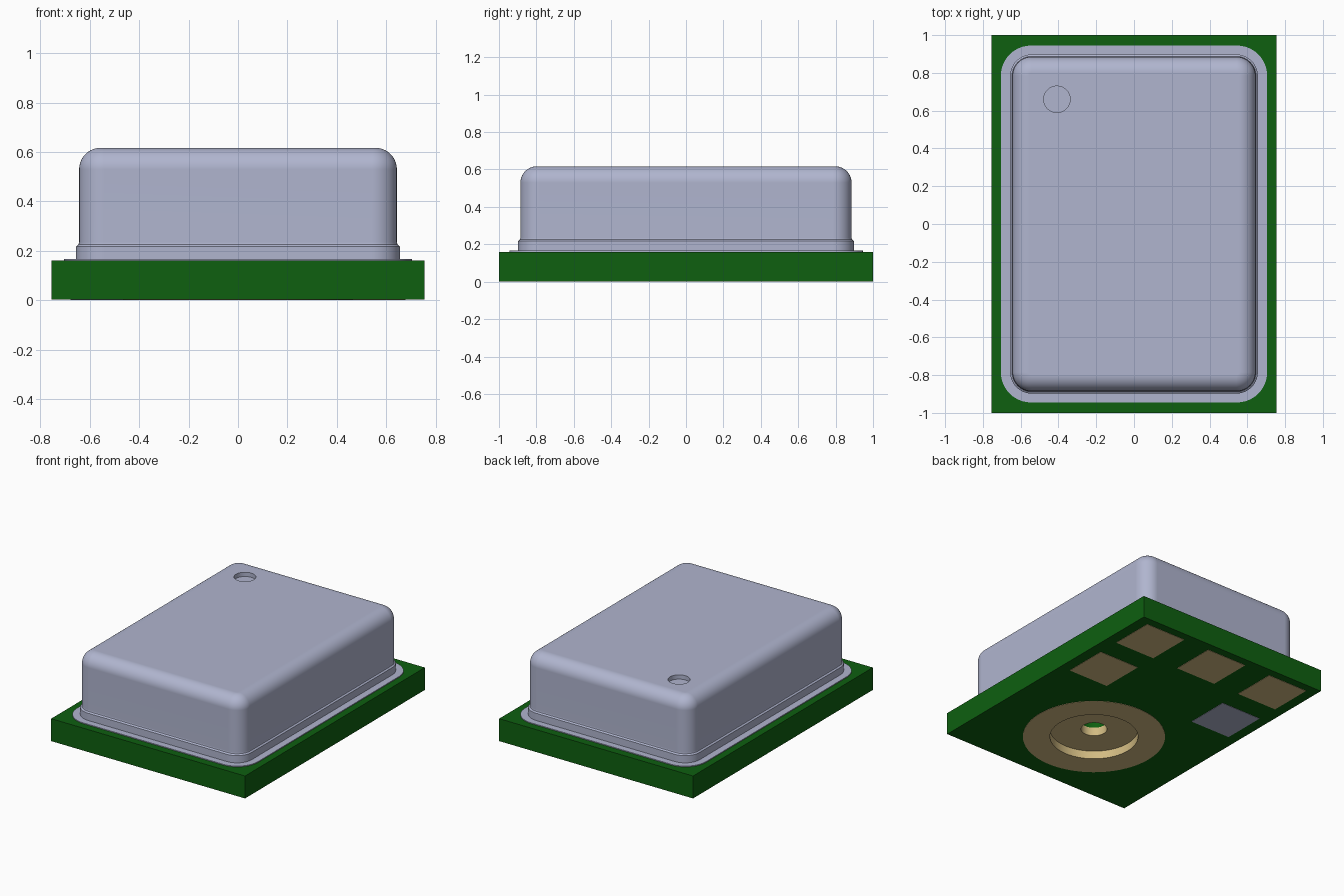
import bpy
import bmesh
import math

old = bpy.data.objects.get("Cube")
if old:
    bpy.data.objects.remove(old, do_unlink=True)


def material(name, rgb):
    m = bpy.data.materials.new(name)
    m.use_nodes = True
    m.diffuse_color = (*rgb, 1)
    m.node_tree.nodes["Principled BSDF"].inputs["Base Color"].default_value = (*rgb, 1)
    return m


GREEN = material("board green", (0.0044, 0.115, 0.005))
METAL = material("lid metal", (0.434, 0.462, 0.623))
GOLD = material("contact gold", (0.644, 0.497, 0.223))


def finish(bm, name, mat):
    bmesh.ops.recalc_face_normals(bm, faces=bm.faces)
    mesh = bpy.data.meshes.new(name)
    bm.to_mesh(mesh)
    bm.free()
    mesh.materials.append(mat)
    ob = bpy.data.objects.new(name, mesh)
    bpy.context.collection.objects.link(ob)
    return ob


def box(name, x, y, z0, z1, sx, sy, mat):
    bm = bmesh.new()
    bmesh.ops.create_cube(bm, size=1)
    for v in bm.verts:
        v.co = (x + v.co.x * sx, y + v.co.y * sy, z0 + (v.co.z + 0.5) * (z1 - z0))
    return finish(bm, name, mat)


def cylinder(name, x, y, z0, z1, r, mat):
    bm = bmesh.new()
    bmesh.ops.create_cone(bm, cap_ends=True, segments=64, radius1=r, radius2=r, depth=z1 - z0)
    bmesh.ops.translate(bm, vec=(x, y, (z0 + z1) / 2), verts=bm.verts)
    return finish(bm, name, mat)


def select_only(ob):
    bpy.ops.object.select_all(action='DESELECT')
    ob.select_set(True)
    bpy.context.view_layer.objects.active = ob


def cut(ob, cutter):
    """Subtract the cutter and discard it."""
    mod = ob.modifiers.new("cut", 'BOOLEAN')
    mod.operation = 'DIFFERENCE'
    mod.solver = 'EXACT'
    mod.object = cutter
    select_only(ob)
    bpy.ops.object.modifier_apply(modifier=mod.name)
    bpy.data.objects.remove(cutter, do_unlink=True)


def smooth(ob):
    select_only(ob)
    bpy.ops.object.shade_smooth_by_angle(angle=math.radians(30))
    mod = ob.modifiers.new("even_normals", 'WEIGHTED_NORMAL')
    mod.keep_sharp = True


def rounded_ring(bm, hx, hy, r, z, n=10):
    """Ring of vertices around a rounded rectangle."""
    ring = []
    for q, (sx, sy) in enumerate([(1, 1), (-1, 1), (-1, -1), (1, -1)]):
        for i in range(n + 1):
            a = math.pi / 2 * (q + i / n)
            ring.append(bm.verts.new((sx * (hx - r) + r * math.cos(a),
                                      sy * (hy - r) + r * math.sin(a), z)))
    return ring


# Circuit board with sound port
PORT_Y = -0.407
BASE = 0.002
board = box("circuit_board", 0, 0, BASE, 0.16, 1.51, 2.0, GREEN)
cut(board, cylinder("recess_cutter", 0, PORT_Y, -0.1, 0.058, 0.289, GREEN))
cut(board, cylinder("port_cutter", 0, PORT_Y, -0.1, 0.3, 0.086, GREEN))
smooth(board)

# Gold port contact: flat ring, recessed floor and lined hole
profile = [(0.465, BASE), (0.465, 0), (0.288, 0), (0.288, 0.057), (0.085, 0.057), (0.085, 0.117)]
bm = bmesh.new()
verts = [bm.verts.new((r, 0, z)) for r, z in profile]
edges = [bm.edges.new(p) for p in zip(verts, verts[1:])]
bmesh.ops.spin(bm, geom=verts + edges, cent=(0, 0, 0), axis=(0, 0, 1),
               angle=math.tau, steps=64)
bmesh.ops.remove_doubles(bm, verts=bm.verts, dist=1e-4)
bmesh.ops.translate(bm, vec=(0, PORT_Y, 0), verts=bm.verts)
port = finish(bm, "port_contact", GOLD)
# Outward is down on the flat ring
if sum(f.normal.z * f.area for f in port.data.polygons) > 0:
    port.data.flip_normals()
smooth(port)

# Solder pads, one of them bare metal
pads = [(0.52, 0.785, GOLD), (0.52, 0.312, GOLD), (0, 0.785, GOLD),
        (-0.52, 0.785, GOLD), (-0.52, 0.312, METAL)]
for i, (x, y, mat) in enumerate(pads):
    box(f"solder_pad_{i + 1}", x, y, 0, BASE + 0.001, 0.315, 0.315, mat)

# Metal lid: flange, step, walls and rounded top as stacked sections
sections = [(0.705, 0.945, 0.16, 0.158), (0.705, 0.945, 0.16, 0.166),
            (0.656, 0.898, 0.115, 0.166), (0.656, 0.898, 0.115, 0.217),
            (0.652, 0.894, 0.111, 0.221), (0.646, 0.888, 0.105, 0.225),
            (0.643, 0.885, 0.10, 0.235)]
TOP, FILLET = 0.617, 0.087
for i in range(11):
    a = math.pi / 2 * i / 10
    d = FILLET * (1 - math.cos(a))
    sections.append((0.643 - d, 0.885 - d, 0.10 - d, TOP - FILLET + FILLET * math.sin(a)))
bm = bmesh.new()
rings = [rounded_ring(bm, *s) for s in sections]
for lo, hi in zip(rings, rings[1:]):
    for i in range(len(lo)):
        j = (i + 1) % len(lo)
        bm.faces.new((lo[i], lo[j], hi[j], hi[i]))
bm.faces.new(rings[0])
bm.faces.new(rings[-1])
lid = finish(bm, "metal_lid", METAL)

# Round marker dimple in the lid
cut(lid, cylinder("dimple_cutter", -0.408, 0.66, TOP - 0.03, TOP + 0.1, 0.07, METAL))
smooth(lid)
